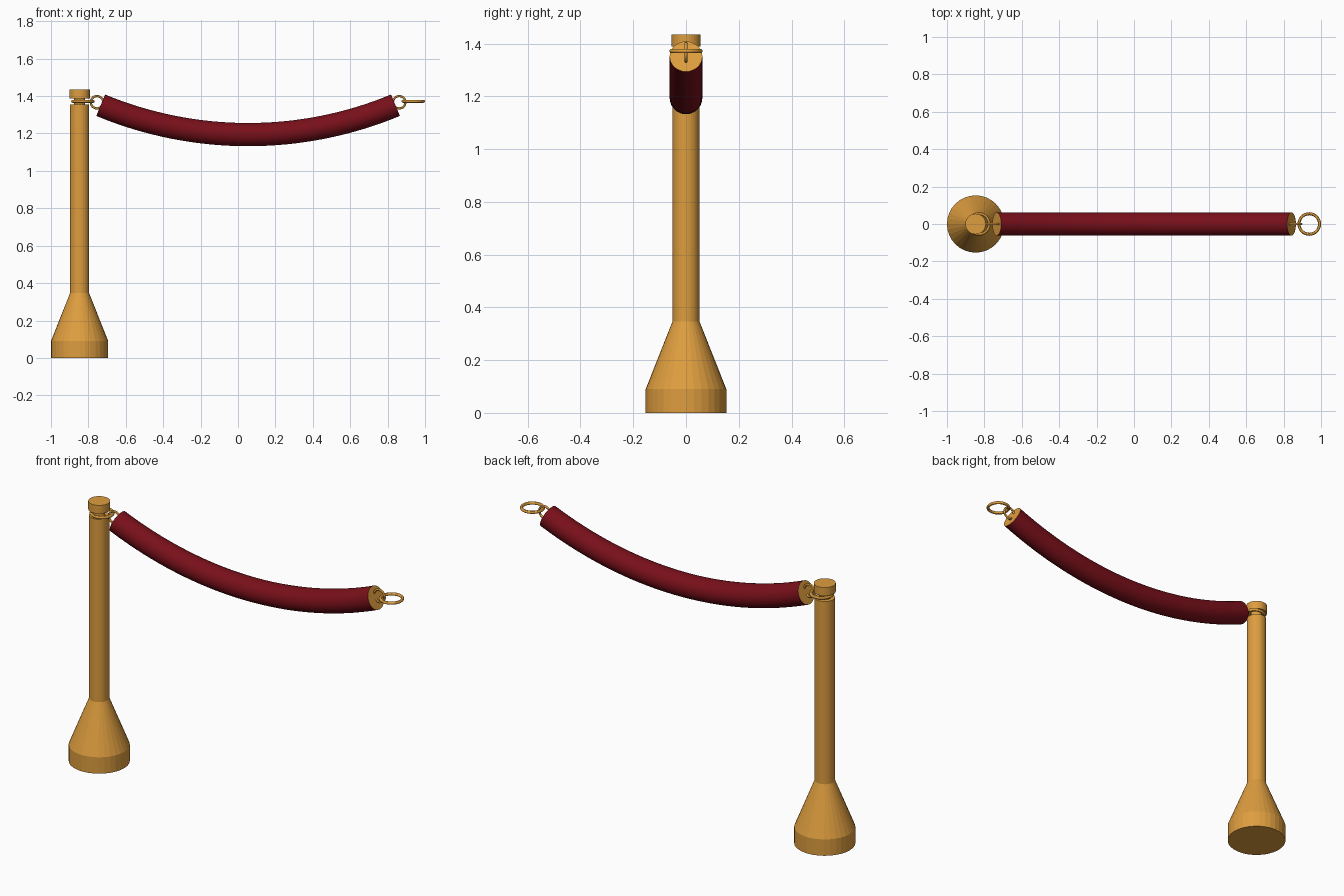
import bpy, bmesh, math
from math import sin, cos, pi

if "Cube" in bpy.data.objects:
    bpy.data.objects.remove(bpy.data.objects["Cube"])

def material(name, col):
    m = bpy.data.materials.new(name)
    m.diffuse_color = (*col, 1)
    m.use_nodes = True
    m.node_tree.nodes["Principled BSDF"].inputs["Base Color"].default_value = m.diffuse_color
    return m

GOLD = material("brass", (0.73, 0.34, 0.05))
RED = material("velvet", (0.19, 0.005, 0.010))

def skin(name, rings, mats):
    """Join equal rings of points into a capped solid; mats = (side, cap)."""
    bm = bmesh.new()
    loops = [[bm.verts.new(p) for p in r] for r in rings]
    n = len(loops[0])
    for a, b in zip(loops, loops[1:]):
        for i in range(n):
            j = (i + 1) % n
            bm.faces.new((a[i], a[j], b[j], b[i]))
    for loop in (loops[0], loops[-1]):
        bm.faces.new(loop).material_index = len(mats) - 1
    bmesh.ops.recalc_face_normals(bm, faces=bm.faces)
    me = bpy.data.meshes.new(name)
    bm.to_mesh(me)
    bm.free()
    for m in mats:
        me.materials.append(m)
    ob = bpy.data.objects.new(name, me)
    bpy.context.collection.objects.link(ob)
    return ob

def smooth(ob):
    bpy.ops.object.select_all(action='DESELECT')
    ob.select_set(True)
    bpy.context.view_layer.objects.active = ob
    bpy.ops.object.shade_smooth_by_angle(angle=math.radians(30))

# Post: flared base, shaft, narrow neck and cap
N = 32
POST_X = -0.847
profile = [(0.153, 0), (0.153, 0.09), (0.051, 0.347), (0.051, 1.355),
           (0.03, 1.355), (0.03, 1.388), (0.055, 1.388), (0.055, 1.434)]
skin("post", [[(POST_X + r * cos(2 * pi * i / N), r * sin(2 * pi * i / N), z)
               for i in range(N)] for r, z in profile], [GOLD])

# Rope: round section swept along a sagging arc, brass end discs
MID_X, HALF, LOW, SAG, RAD = 0.054, 0.788, 1.194, 0.157, 0.062
R = (HALF ** 2 + SAG ** 2) / (2 * SAG)
A = math.asin(HALF / R)
STEPS = 32
rings = []
for s in range(STEPS + 1):
    t = -A + 2 * A * s / STEPS
    ring = []
    for i in range(N):
        u = 2 * pi * i / N
        d = R + RAD * cos(u)
        ring.append((MID_X + d * sin(t), RAD * sin(u), LOW + R - d * cos(t)))
    rings.append(ring)
smooth(skin("rope", rings, [RED, GOLD]))

# Upright link and flat hook ring at each rope end
def torus(name, x, z, major, minor, rot):
    bpy.ops.mesh.primitive_torus_add(location=(x, 0, z), rotation=rot,
                                     major_radius=major, minor_radius=minor,
                                     major_segments=32, minor_segments=12)
    ob = bpy.context.object
    ob.name = name
    ob.data.materials.append(GOLD)
    smooth(ob)

for side, k in (("left", -1), ("right", 1)):
    torus(side + "_link", MID_X + k * 0.808, 1.367, 0.033, 0.006, (pi / 2, 0, 0))
    torus(side + "_hook_ring", MID_X + k * 0.883, 1.372, 0.055, 0.008, (0, 0, 0))
